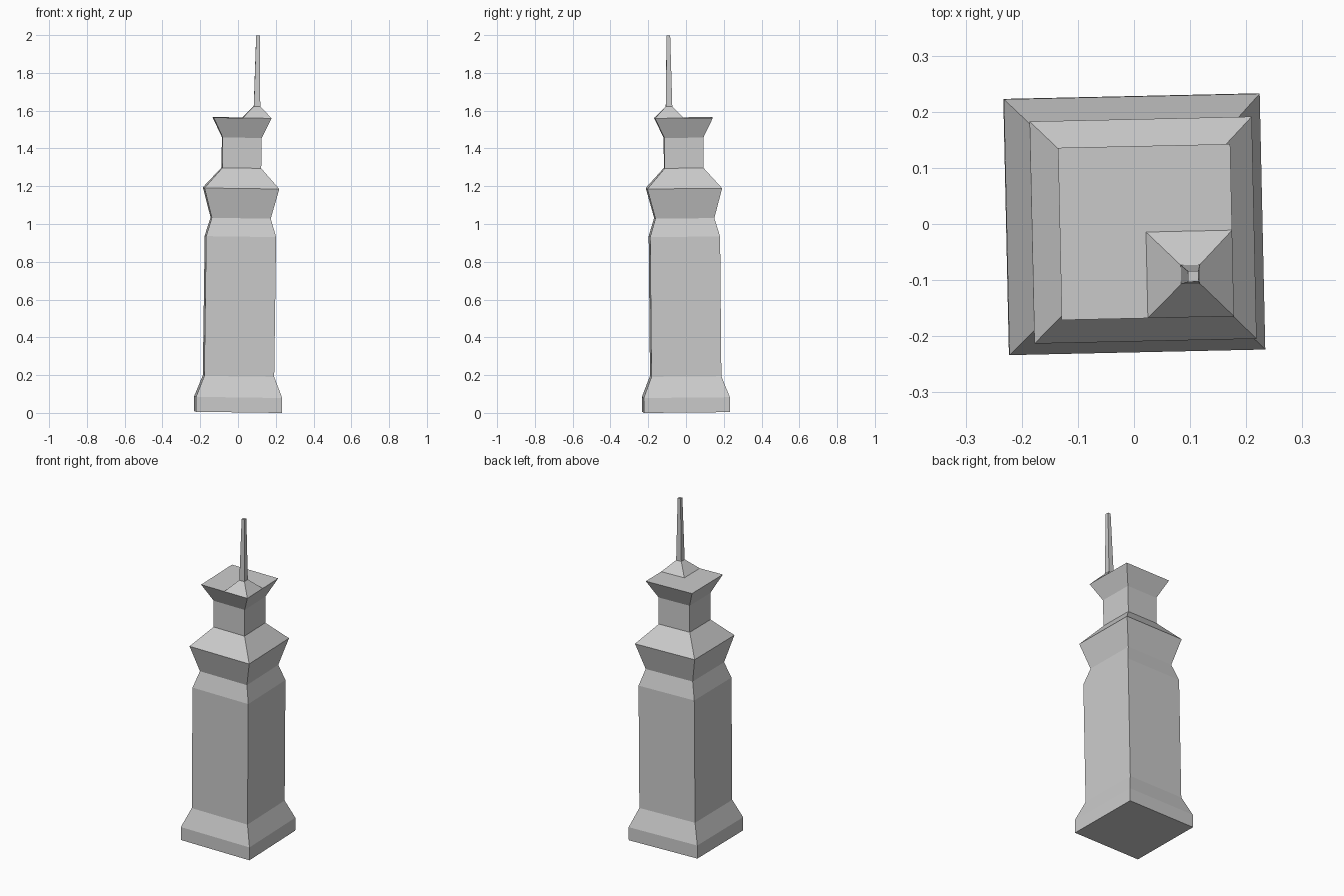
import bpy, bmesh
from mathutils import Matrix, Euler

if "Cube" in bpy.data.objects:
    bpy.data.objects.remove(bpy.data.objects["Cube"])

# Whole tower leans and turns very slightly
LEAN = Matrix.Translation((0, 0, 0.005)) @ Euler((0.0095, 0.0135, 0.022)).to_matrix().to_4x4()


def square_loft(name, profile, cx=0.0, cy=0.0):
    """Stack square rings given as (half width, height) and skin them."""
    bm = bmesh.new()
    rings = [[bm.verts.new((cx + sx * h, cy + sy * h, z))
              for sx, sy in ((-1, -1), (1, -1), (1, 1), (-1, 1))]
             for h, z in profile]
    for a, b in zip(rings, rings[1:]):
        for i in range(4):
            j = (i + 1) % 4
            bm.faces.new((a[i], a[j], b[j], b[i]))
    bm.faces.new(rings[0][::-1])
    bm.faces.new(rings[-1])
    mesh = bpy.data.meshes.new(name)
    bm.to_mesh(mesh)
    bm.free()
    mesh.transform(LEAN)
    obj = bpy.data.objects.new(name, mesh)
    bpy.context.collection.objects.link(obj)
    return obj


# Tower: plinth, shaft, flared gallery, neck and flared crown
TOP_HALF, TOP_Z = 0.1535, 1.558
square_loft("tower_body", [
    (0.228, 0.0), (0.228, 0.079), (0.185, 0.19), (0.185, 0.93),
    (0.156, 1.027), (0.198, 1.185), (0.103, 1.292), (0.103, 1.453),
    (TOP_HALF, TOP_Z)])

# Spire: low pyramid filling one quarter of the crown, with a thin mast
q = TOP_HALF / 2
square_loft("corner_spire", [(q, TOP_Z), (0.017, 1.62), (0.0095, 1.995)], q, -q)
